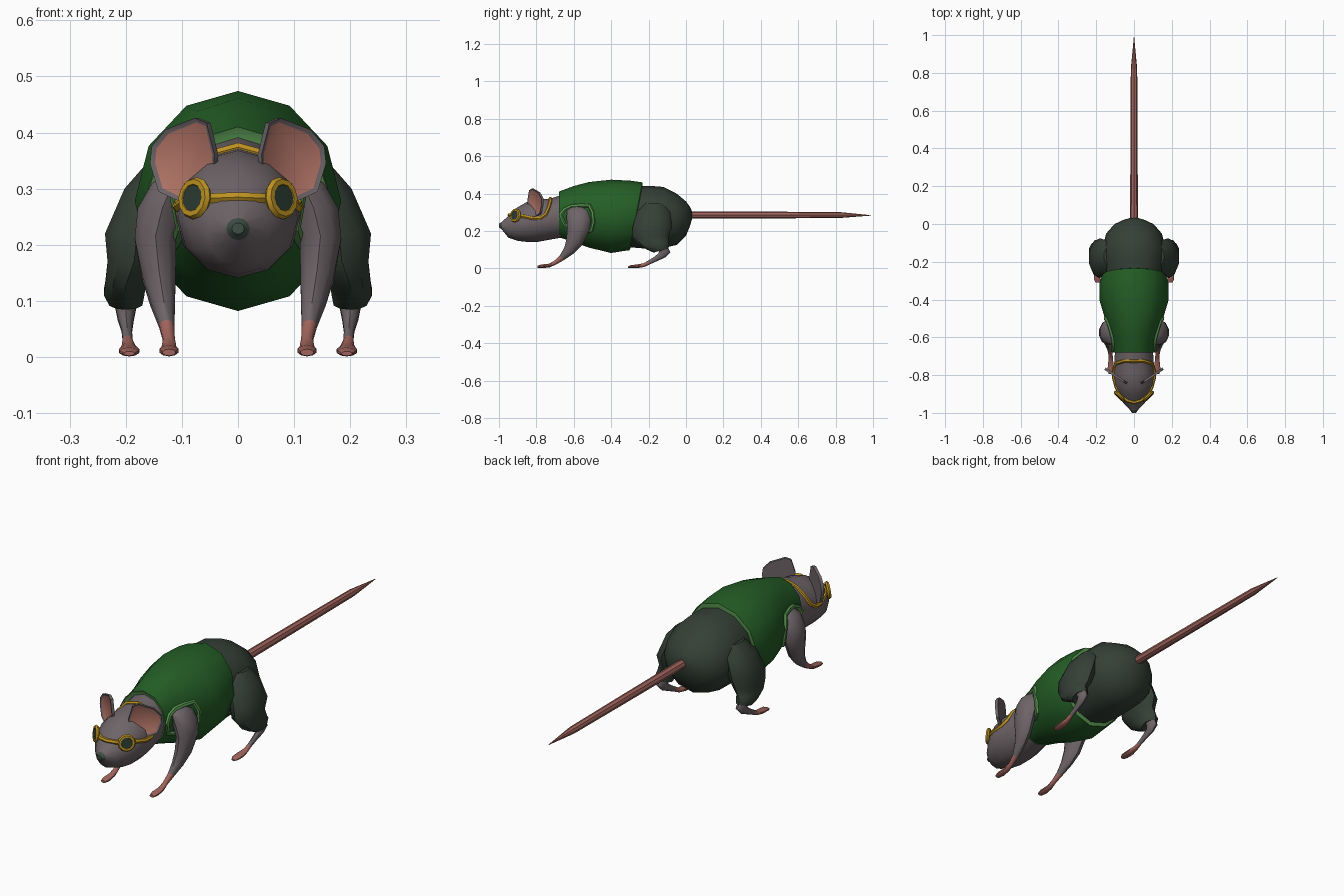
import bpy, bmesh, math
from mathutils import Vector

if "Cube" in bpy.data.objects:
    bpy.data.objects.remove(bpy.data.objects["Cube"])


def material(name, rgb):
    m = bpy.data.materials.new(name)
    m.diffuse_color = [(c / 255 / 12.92 if c < 11 else ((c / 255 + 0.055) / 1.055) ** 2.4) for c in rgb] + [1]
    m.use_nodes = True
    m.node_tree.nodes["Principled BSDF"].inputs["Base Color"].default_value = m.diffuse_color
    return m


FUR = material("grey fur", (110, 100, 104))
SHIRT = material("green shirt", (36, 94, 38))
TRIM = material("light green trim", (86, 146, 78))
PANTS = material("dark trousers", (52, 64, 54))
PINK = material("pink skin", (160, 100, 92))
EAR_PINK = material("inner ear pink", (178, 116, 102))
GOLD = material("gold goggles", (188, 146, 34))
LENS = material("dark lens", (44, 60, 52))
NOSE = material("nose", (62, 78, 70))


def finish(bm, name, mats):
    bmesh.ops.recalc_face_normals(bm, faces=bm.faces)
    me = bpy.data.meshes.new(name)
    bm.to_mesh(me)
    bm.free()
    for m in mats:
        me.materials.append(m)
    ob = bpy.data.objects.new(name, me)
    bpy.context.collection.objects.link(ob)
    return ob


def loft(name, rings, n, mats, rule=lambda k: 0):
    """Skin elliptical rings (x, y, z, half width, half height, pitch); rule gives a material per band."""
    bm = bmesh.new()
    loops = []
    for x, y, z, rx, rv, p in rings:
        v = Vector((0, math.sin(math.radians(p)), math.cos(math.radians(p))))
        loops.append([bm.verts.new(Vector((x + rx * math.sin(a), y, z)) + v * rv * math.cos(a))
                      for a in (2 * math.pi * i / n for i in range(n))])
    for k in range(len(loops) - 1):
        for i in range(n):
            j = (i + 1) % n
            f = bm.faces.new((loops[k][i], loops[k][j], loops[k + 1][j], loops[k + 1][i]))
            f.material_index = rule(k)
    bm.faces.new(loops[0]).material_index = rule(0)
    bm.faces.new(loops[-1]).material_index = rule(len(loops) - 2)
    return finish(bm, name, mats)


def band(name, surface, pts, radius, mat, closed=False):
    """Round band whose path is snapped onto another part."""
    cu = bpy.data.curves.new(name, 'CURVE')
    cu.dimensions = '3D'
    cu.bevel_depth, cu.bevel_resolution, cu.use_fill_caps = radius, 1, True
    sp = cu.splines.new('POLY')
    sp.points.add(len(pts) - 1)
    sp.use_cyclic_u = closed
    for q, p in zip(sp.points, pts):
        hit = surface.closest_point_on_mesh(Vector(p))
        q.co = (*hit[1], 1)
    cu.materials.append(mat)
    ob = bpy.data.objects.new(name, cu)
    bpy.context.collection.objects.link(ob)
    bpy.ops.object.select_all(action='DESELECT')
    ob.select_set(True)
    bpy.context.view_layer.objects.active = ob
    bpy.ops.object.convert(target='MESH')


# Head with neck and nose tip
head = loft("head", [
    (0, -1.0, .229, .011, .010, 0), (0, -.985, .228, .021, .020, 0), (0, -.95, .222, .055, .058, 0),
    (0, -.90, .237, .09, .09, 0), (0, -.85, .248, .107, .107, 0), (0, -.79, .255, .112, .113, 0),
    (0, -.73, .262, .104, .109, 0), (0, -.66, .28, .1, .115, 0), (0, -.58, .28, .1, .11, 0)],
    12, [FUR, NOSE], lambda k: 1 if k == 0 else 0)

# Sleeveless shirt with pale rims at neck and hem
shirt = loft("shirt", [
    (0, -.672, .286, .099, .108, 0), (0, -.68, .288, .110, .122, 0), (0, -.60, .290, .120, .150, 0),
    (0, -.52, .286, .148, .175, 0), (0, -.40, .278, .184, .196, 0), (0, -.31, .281, .182, .188, 5),
    (0, -.268, .278, .168, .185, 10.7), (0, -.264, .278, .153, .168, 10.7)],
    12, [SHIRT, TRIM], lambda k: 1 if k in (0, 6) else 0)

# Trousers seat
loft("trousers", [
    (0, -.30, .277, .150, .165, 10), (0, -.20, .273, .165, .168, 5), (0, -.12, .272, .166, .163, 0),
    (0, -.05, .262, .147, .137, 0), (0, 0, .266, .103, .092, 0), (0, .022, .278, .055, .05, 0),
    (0, .032, .284, .02, .02, 0)], 12, [PANTS])

# Tail
loft("tail", [(0, .01, .285, .021, .019, 0), (0, .45, .285, .019, .018, 0),
              (0, .82, .285, .017, .016, 0), (0, .99, .283, .001, .001, 0)], 8, [PINK])

bpy.context.view_layer.update()

for s, side in ((1, "left"), (-1, "right")):
    def mir(rings):
        return [(s * r[0], *r[1:]) for r in rings]

    # Front leg and paw
    loft(side + "_front_leg", mir([
        (.10, -.575, .335, .02, .03, -90), (.115, -.575, .31, .040, .062, -90),
        (.135, -.572, .265, .046, .066, -90), (.147, -.575, .21, .039, .060, -85),
        (.141, -.597, .14, .031, .045, -70), (.134, -.625, .095, .023, .030, -60),
        (.127, -.665, .055, .014, .016, -45), (.123, -.70, .03, .011, .011, -35),
        (.123, -.73, .015, .014, .010, -10), (.123, -.77, .011, .018, .010, 0),
        (.123, -.795, .008, .012, .006, 0)]), 10, [FUR, PINK], lambda k: 1 if k >= 6 else 0)

    # Trouser leg with cuff
    loft(side + "_trouser_leg", mir([
        (.13, -.17, .35, .03, .05, -90), (.150, -.175, .30, .055, .09, -90),
        (.180, -.18, .22, .060, .105, -90), (.185, -.19, .17, .050, .096, -90),
        (.200, -.175, .135, .038, .082, -95), (.203, -.15, .115, .038, .060, -105),
        (.200, -.133, .095, .031, .042, -105), (.200, -.133, .102, .020, .025, -105)]), 10, [PANTS])

    # Hind leg and foot
    loft(side + "_hind_leg", mir([
        (.20, -.14, .125, .02, .034, -100), (.20, -.113, .09, .02, .030, -80),
        (.20, -.13, .068, .015, .021, -60), (.198, -.165, .048, .010, .014, -45),
        (.197, -.20, .03, .009, .011, -40), (.195, -.225, .017, .013, .010, -10),
        (.194, -.26, .011, .019, .010, 0), (.194, -.295, .009, .018, .008, 0),
        (.194, -.31, .006, .010, .004, 0)]), 10, [FUR, PINK], lambda k: 1 if k >= 4 else 0)

    # Armhole trim on the shirt
    band(side + "_armhole_trim", shirt, [(s * .15, y, z) for y, z in (
        (-.675, .29), (-.655, .325), (-.62, .34), (-.57, .342), (-.52, .338), (-.50, .30),
        (-.495, .25), (-.51, .20), (-.55, .17), (-.61, .18), (-.655, .22))], .011, TRIM, True)

    # Ear: flat plate with a recessed pink inner face
    bm = bmesh.new()
    outline = [(.044, .33), (.042, .36), (.056, .417), (.077, .426), (.13, .405),
               (.154, .375), (.157, .345), (.142, .295), (.10, .275), (.07, .29)]
    face = bm.faces.new([bm.verts.new((s * x, -.85 + (x - .04) * .67, z)) for x, z in outline])
    back = bmesh.ops.extrude_face_region(bm, geom=[face])["geom"]
    bmesh.ops.translate(bm, vec=(-s * .007, .011, 0), verts=[v for v in back if isinstance(v, bmesh.types.BMVert)])
    bmesh.ops.recalc_face_normals(bm, faces=bm.faces)
    front = min((f for f in bm.faces if len(f.verts) > 4), key=lambda f: f.calc_center_median().y)
    bmesh.ops.inset_region(bm, faces=[front], thickness=.008, depth=-.005)
    front.material_index = 1
    finish(bm, side + "_ear", [FUR, EAR_PINK])

    # Goggle rim and lens
    normal = Vector((s * .7, -.7, .12))
    rot = normal.to_track_quat('Z', 'Y').to_euler()
    pos = Vector((s * .077, -.912, .283))
    bpy.ops.mesh.primitive_torus_add(major_segments=12, minor_segments=6, major_radius=.029,
                                     minor_radius=.009, location=pos, rotation=rot)
    rim = bpy.context.object
    rim.name = side + "_goggle_rim"
    rim.data.materials.append(GOLD)
    bpy.ops.mesh.primitive_cylinder_add(vertices=12, radius=.028, depth=.012, location=pos, rotation=rot)
    lens = bpy.context.object
    lens.name = side + "_goggle_lens"
    lens.data.materials.append(LENS)

# Goggle strap around the head
half = [(.04, -.94, .288), (.075, -.91, .285), (.1, -.87, .28), (.115, -.82, .27), (.115, -.78, .27),
        (.11, -.75, .29), (.095, -.735, .33), (.05, -.725, .362)]
strap = [(0, -.945, .285)] + half + [(0, -.725, .372)] + [(-x, y, z) for x, y, z in reversed(half)]
band("goggle_strap", head, strap, .010, GOLD, True)

# Smooth shading with sharp rims
bpy.ops.object.select_all(action='SELECT')
bpy.ops.object.shade_smooth_by_angle(angle=math.radians(40))
